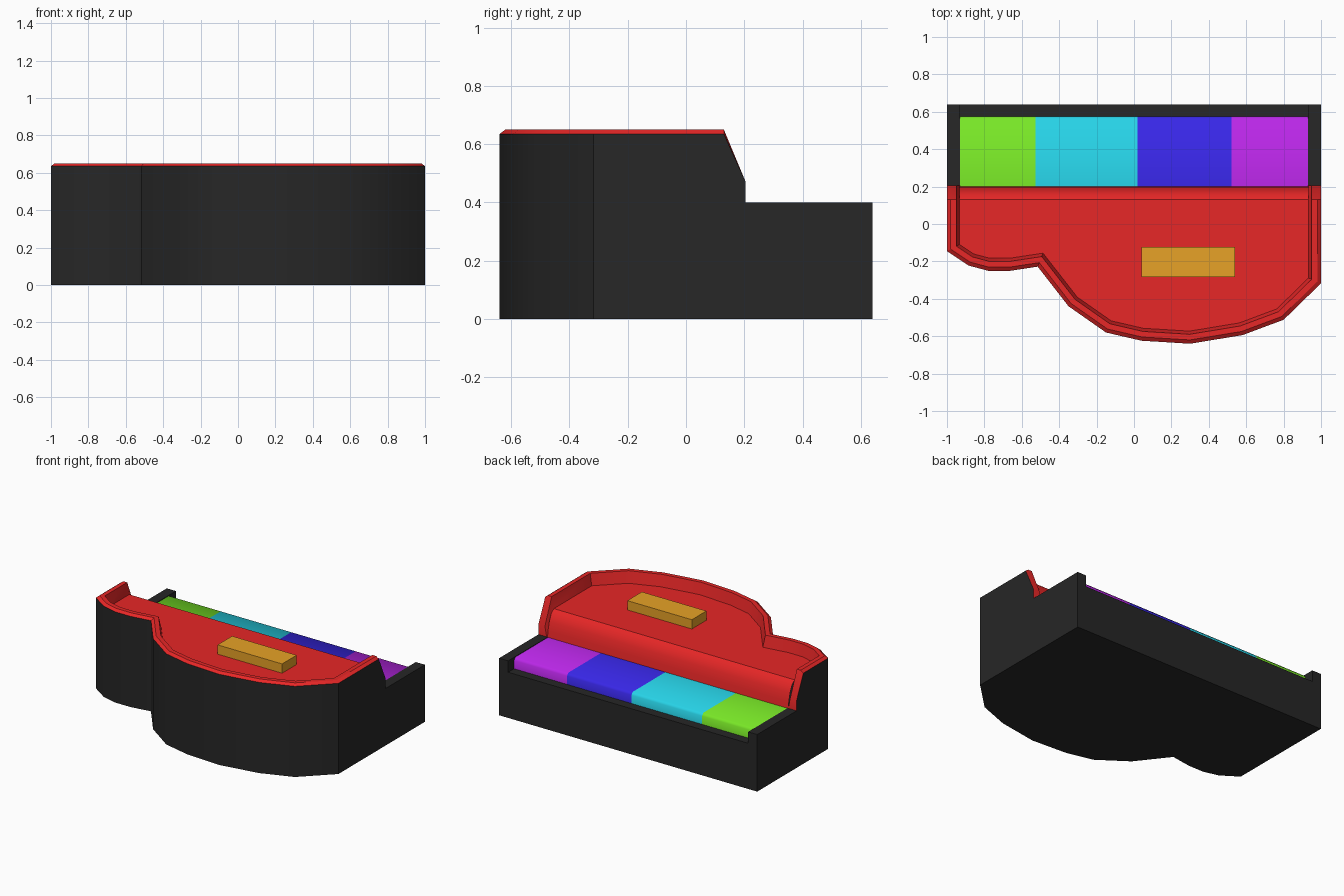
import bpy, bmesh
from mathutils import Vector

if "Cube" in bpy.data.objects:
    bpy.data.objects.remove(bpy.data.objects["Cube"])


def material(name, r, g, b):
    m = bpy.data.materials.new(name)
    m.diffuse_color = (r, g, b, 1)
    m.use_nodes = True
    m.node_tree.nodes["Principled BSDF"].inputs["Base Color"].default_value = m.diffuse_color
    return m


BLACK = material("charcoal", 0.02, 0.02, 0.02)
RED = material("red", 0.8, 0.02, 0.02)
GOLD = material("gold", 0.8, 0.36, 0.02)
GREEN = material("green", 0.19, 0.8, 0.02)
CYAN = material("cyan", 0.02, 0.65, 0.8)
BLUE = material("blue", 0.04, 0.02, 0.8)
PURPLE = material("purple", 0.49, 0.02, 0.8)


def mesh_object(name, faces, mat, angle=None):
    """Build an object from faces given as lists of corner positions."""
    bm = bmesh.new()
    for f in faces:
        bm.faces.new([bm.verts.new(p) for p in f])
    bmesh.ops.remove_doubles(bm, verts=bm.verts, dist=0.0005)
    me = bpy.data.meshes.new(name)
    bm.to_mesh(me)
    bm.free()
    me.materials.append(mat)
    ob = bpy.data.objects.new(name, me)
    bpy.context.collection.objects.link(ob)
    if angle:
        bpy.ops.object.select_all(action='DESELECT')
        ob.select_set(True)
        bpy.context.view_layer.objects.active = ob
        bpy.ops.object.shade_smooth_by_angle(angle=angle)
    return ob


def prism_x(name, x0, x1, profile, mat, angle=None):
    """Extrude a counter-clockwise (y, z) profile along x."""
    a = [(x0, y, z) for y, z in profile]
    b = [(x1, y, z) for y, z in profile]
    n = len(profile)
    faces = [a[::-1], b]
    faces += [[a[i], a[(i + 1) % n], b[(i + 1) % n], b[i]] for i in range(n)]
    return mesh_object(name, faces, mat, angle)


def box(name, x0, x1, y0, y1, z0, z1, mat):
    return prism_x(name, x0, x1, [(y0, z0), (y1, z0), (y1, z1), (y0, z1)], mat)


# Front outline, from back left round the front to back right
SLOPE_Y, STEP_Y, BACK = 0.13, 0.205, 0.64
outline = [Vector(p) for p in [
    (-1, STEP_Y), (-1, SLOPE_Y), (-1, -0.145), (-0.885, -0.222), (-0.78, -0.25),
    (-0.66, -0.25), (-0.515, -0.228), (-0.35, -0.44), (-0.15, -0.58),
    (0.04, -0.624), (0.3, -0.64), (0.58, -0.594), (0.8, -0.512), (1, -0.317),
    (1, SLOPE_Y), (1, STEP_Y)]]
N = len(outline)


def inset(d):
    """Move the outline inward with mitred corners."""
    out = []
    for i, p in enumerate(outline):
        ns = []
        for a, b in ((i - 1, i), (i, i + 1)):
            if a >= 0 and b < N:
                e = (outline[b] - outline[a]).normalized()
                ns.append(Vector((-e.y, e.x)))
        m = sum(ns, Vector((0, 0))).normalized()
        out.append(p + m * (d / m.dot(ns[0])))
    return out


# Rim cross-section: outer bevel, flat top, steep inner wall
rings = [inset(d) for d in (0, 0.02, 0.05, 0.067)]
top_z = [0.635, 0.65, 0.65, 0.57]
end_z = [0.47, 0.47, 0.47, 0.38]
sections = []
for i in range(N):
    zs = end_z if i in (0, N - 1) else top_z
    sections.append([(r[i].x, r[i].y, z) for r, z in zip(rings, zs)])

# Body shell below the rim
walls = []
for i in range(N - 1):
    p, q = sections[i][0], sections[i + 1][0]
    walls.append([(p[0], p[1], 0), (q[0], q[1], 0), q, p])
walls.append([(p.x, p.y, 0) for p in reversed(outline)])
mesh_object("body_shell", walls, BLACK, 0.6)

# Red rim, closed off where it steps down to the key tray
caps = [[(x, y, 0.38) for x, y, z in s] for s in (sections[0], sections[-1])]
path = [caps[0]] + sections + [caps[1]]
rim = []
for s, t in zip(path, path[1:]):
    for j in range(3):
        quad = [s[j], t[j], t[j + 1], s[j + 1]]
        quad = [p for k, p in enumerate(quad) if p not in quad[:k]]
        if len(quad) > 2:
            rim.append(quad)
mesh_object("rim", rim, RED, 0.5)

# Recessed red lid panel and the rounded drop behind it
mesh_object("lid_panel", [[s[3] for s in sections[1:-1]]], RED)
drop = [(SLOPE_Y, 0.57), (0.158, 0.548), (0.18, 0.50), (0.195, 0.44), (0.205, 0.34)]
X = 0.933
mesh_object("rounded_drop", [
    [(-X, a[0], a[1]), (X, a[0], a[1]), (X, b[0], b[1]), (-X, b[0], b[1])]
    for a, b in zip(drop, drop[1:])], RED, 0.6)

# Gold block on the panel
box("gold_block", 0.04, 0.54, -0.283, -0.122, 0.56, 0.635, GOLD)

# Key tray: base, two arms and low back wall
box("tray_base", -0.93, 0.93, STEP_Y, 0.575, 0, 0.30, BLACK)
for side, x0, x1 in (("left", -1, -0.93), ("right", 0.93, 1)):
    box(side + "_arm", x0, x1, STEP_Y, BACK, 0, 0.4, BLACK)
box("back_wall", -0.93, 0.93, 0.575, BACK, 0, 0.32, BLACK)

# Four coloured keys with a softened back edge
key_profile = [(0.19, 0.30), (0.575, 0.30), (0.575, 0.378), (0.56, 0.396), (0.19, 0.396)]
edges = [-0.93, -0.527, 0.02, 0.52, 0.93]
for i, (label, mat) in enumerate((("green", GREEN), ("cyan", CYAN), ("blue", BLUE), ("purple", PURPLE))):
    prism_x(label + "_key", edges[i], edges[i + 1], key_profile, mat, 1.2)
